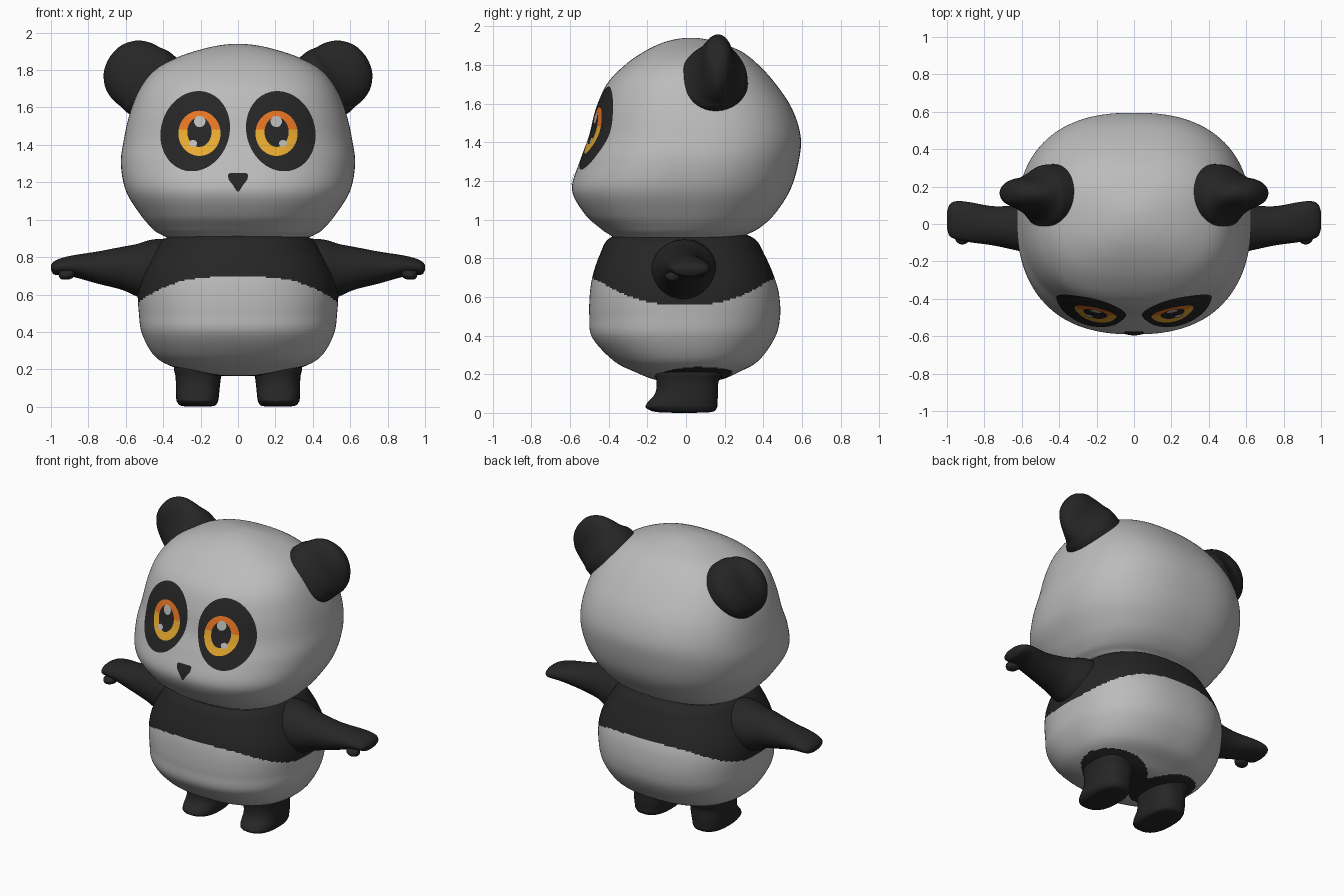
import bpy, bmesh, math
from mathutils import Vector
from mathutils.bvhtree import BVHTree

if "Cube" in bpy.data.objects:
    bpy.data.objects.remove(bpy.data.objects["Cube"])


def material(name, rgb):
    m = bpy.data.materials.new(name)
    m.diffuse_color = (*rgb, 1)
    m.use_nodes = True
    m.node_tree.nodes["Principled BSDF"].inputs["Base Color"].default_value = m.diffuse_color
    return m


WHITE = material("soft white", (0.5, 0.5, 0.5))
BLACK = material("soft black", (0.019, 0.019, 0.019))
ORANGE = material("iris orange", (0.9, 0.2, 0.02))
YELLOW = material("iris yellow", (0.95, 0.48, 0.035))


def finish(name, bm, mats, rule=None):
    """Turn a bmesh into a smooth object; rule(face centre) picks the material."""
    me = bpy.data.meshes.new(name)
    for f in bm.faces:
        f.smooth = True
        if rule:
            f.material_index = rule(f.calc_center_median())
    bm.to_mesh(me)
    bm.free()
    for m in mats:
        me.materials.append(m)
    ob = bpy.data.objects.new(name, me)
    bpy.context.collection.objects.link(ob)
    return ob


def smooth_sections(secs, steps):
    """Catmull-Rom interpolation of the cross-section table."""
    out = []
    for i in range(len(secs) - 1):
        a, b, c, d = (secs[min(max(i + k, 0), len(secs) - 1)] for k in (-1, 0, 1, 2))
        for j in range(steps):
            t = j / steps
            out.append([0.5 * (2 * q + (r - p) * t + (2 * p - 5 * q + 4 * r - s) * t * t
                               + (3 * q - p - 3 * r + s) * t ** 3)
                        for p, q, r, s in zip(a, b, c, d)])
    out.append(list(secs[-1]))
    return out


def loft(name, secs, place, mats, rule=None, seg=48, steps=5, power=2.0):
    """Skin superellipse sections (t, centre u, centre v, radius u, radius v)."""
    bm = bmesh.new()
    rings = []
    for t, cu, cv, ru, rv in smooth_sections(secs, steps):
        ring = []
        for k in range(seg):
            a = 2 * math.pi * k / seg
            c, s = math.cos(a), math.sin(a)
            u = math.copysign(abs(c) ** (2 / power), c) * max(ru, 0.002)
            v = math.copysign(abs(s) ** (2 / power), s) * max(rv, 0.002)
            ring.append(bm.verts.new(place(t, cu + u, cv + v)))
        rings.append(ring)
    for r0, r1 in zip(rings, rings[1:]):
        for k in range(seg):
            n = (k + 1) % seg
            bm.faces.new((r0[k], r0[n], r1[n], r1[k]))
    bm.faces.new(rings[0])
    bm.faces.new(rings[-1])
    bmesh.ops.recalc_face_normals(bm, faces=bm.faces[:])
    return finish(name, bm, mats, rule)


def upright(table):
    """(z, half width, front y, back y) -> loft sections."""
    return [(z, 0, (f + b) / 2, w, (b - f) / 2) for z, w, f, b in table]


def z_up(t, u, v):
    return Vector((u, v, t))


# Head
head = loft("head", upright([
    (0.90, 0.02, -0.05, -0.01), (0.90, 0.33, -0.33, 0.26), (0.925, 0.42, -0.40, 0.32),
    (0.96, 0.465, -0.45, 0.385), (1.03, 0.524, -0.525, 0.46), (1.155, 0.60, -0.59, 0.54),
    (1.30, 0.626, -0.55, 0.583), (1.43, 0.61, -0.50, 0.593), (1.57, 0.578, -0.465, 0.55),
    (1.70, 0.525, -0.41, 0.465), (1.80, 0.445, -0.315, 0.375), (1.87, 0.32, -0.215, 0.285),
    (1.915, 0.18, -0.12, 0.17), (1.935, 0.08, -0.04, 0.09), (1.94, 0.01, 0.02, 0.04)]),
    z_up, [WHITE], seg=128, steps=6, power=2.4)


# Body: black chest band dipping at the sides, black patches round the legs
def body_rule(c):
    chest = c.z > 0.695 - 0.135 * (abs(c.x) / 0.53) ** 3
    hip = c.z < 0.3 and ((abs(c.x) - 0.19) / 0.21) ** 2 + ((c.y - 0.04) / 0.2) ** 2 < 1
    return 1 if chest or hip else 0


loft("body", upright([
    (0.165, 0.02, -0.02, 0.02), (0.17, 0.20, -0.15, 0.17), (0.21, 0.34, -0.26, 0.27),
    (0.27, 0.445, -0.375, 0.375), (0.39, 0.513, -0.485, 0.46), (0.50, 0.53, -0.50, 0.487),
    (0.62, 0.535, -0.497, 0.48), (0.72, 0.51, -0.48, 0.45), (0.82, 0.455, -0.445, 0.405),
    (0.90, 0.39, -0.40, 0.355), (0.95, 0.28, -0.28, 0.24)]),
    z_up, [WHITE, BLACK], body_rule, seg=160, steps=12, power=2.35)

EAR = [(-0.08, 0, 0, 0.19, 0.175), (0.0, 0, 0, 0.198, 0.17), (0.05, 0, 0.01, 0.19, 0.13),
       (0.11, 0, 0.015, 0.182, 0.095), (0.17, 0, 0.02, 0.155, 0.078),
       (0.215, 0, 0.02, 0.108, 0.06), (0.238, 0, 0.02, 0.06, 0.035), (0.247, 0, 0.02, 0.0, 0.0)]
ARM = [(0.30, 0, 0.73, 0.16, 0.17), (0.45, -0.01, 0.735, 0.17, 0.16),
       (0.54, -0.015, 0.73, 0.145, 0.14), (0.62, -0.02, 0.74, 0.123, 0.115),
       (0.75, -0.01, 0.744, 0.105, 0.086), (0.88, 0.01, 0.752, 0.107, 0.058),
       (0.95, 0.02, 0.748, 0.102, 0.045), (0.985, 0.02, 0.742, 0.085, 0.034),
       (1.0, 0.02, 0.745, 0.045, 0.012)]
LEG = [(0.0, 0.215, -0.01, 0.0, 0.0), (0.004, 0.215, -0.01, 0.085, 0.14),
       (0.025, 0.217, -0.023, 0.108, 0.182), (0.05, 0.217, -0.02, 0.114, 0.182),
       (0.10, 0.215, 0.003, 0.117, 0.163), (0.16, 0.212, 0.008, 0.122, 0.16),
       (0.22, 0.208, 0.015, 0.135, 0.175), (0.32, 0.2, 0.02, 0.12, 0.15)]
THUMB = [(0.87, -0.06, 0.715, 0.0, 0.0), (0.885, -0.065, 0.71, 0.03, 0.022),
         (0.92, -0.07, 0.705, 0.04, 0.026), (0.95, -0.068, 0.705, 0.026, 0.02),
         (0.96, -0.065, 0.708, 0.0, 0.0)]

# Ears, arms, thumbs and legs, mirrored left and right
for side, label in ((1, "left"), (-1, "right")):
    def ear_place(t, u, v):
        return Vector((side * (0.48 + 0.83 * t - 0.555 * u), 0.145 + v, 1.735 + 0.555 * t + 0.83 * u))

    def along_x(t, u, v):
        return Vector((side * t, u, v))

    def leg_place(t, u, v):
        return Vector((side * u, v, t))

    loft(label + "_ear", EAR, ear_place, [BLACK])
    loft(label + "_arm", ARM, along_x, [BLACK])
    loft(label + "_thumb", THUMB, along_x, [BLACK], seg=20)
    loft(label + "_leg", LEG, leg_place, [BLACK], power=2.5)

# Face details: thin skins projected onto the front of the head
surface = BVHTree.FromPolygons([v.co for v in head.data.vertices],
                               [p.vertices for p in head.data.polygons])


def skin(name, cx, cz, outline, lift, mats, split=None, rings=10):
    bm = bmesh.new()
    centre = bm.verts.new((cx, 0, cz))
    loops = [[bm.verts.new((cx + x * r / rings, 0, cz + z * r / rings)) for x, z in outline]
             for r in range(1, rings + 1)]
    n = len(outline)
    for k in range(n):
        j = (k + 1) % n
        bm.faces.new((centre, loops[0][k], loops[0][j]))
        for a, b in zip(loops, loops[1:]):
            bm.faces.new((a[k], b[k], b[j], a[j]))
    if split:
        bmesh.ops.bisect_plane(bm, geom=bm.verts[:] + bm.edges[:] + bm.faces[:],
                               plane_co=(0, 0, split), plane_no=(0, 0, 1))
    bm.normal_update()
    for f in bm.faces:
        if f.normal.y > 0:
            f.normal_flip()
    for v in bm.verts:
        hit, normal = surface.ray_cast(Vector((v.co.x, -2, v.co.z)), Vector((0, 1, 0)))[:2]
        if normal.y > 0:
            normal = -normal
        v.co = hit + normal * lift
    return finish(name, bm, mats, (lambda c: int(c.z > split)) if split else None)


def ellipse(a, b, tilt=0.0, n=64):
    pts = []
    for k in range(n):
        x, z = a * math.cos(2 * math.pi * k / n), b * math.sin(2 * math.pi * k / n)
        pts.append((x * math.cos(tilt) - z * math.sin(tilt), x * math.sin(tilt) + z * math.cos(tilt)))
    return pts


# Eyes
for side, label in ((1, "left"), (-1, "right")):
    skin(label + "_eye_patch", side * 0.228, 1.472, ellipse(0.182, 0.217, side * 0.3), 0.003, [BLACK])
    skin(label + "_iris", side * 0.205, 1.46, ellipse(0.112, 0.121), 0.005, [YELLOW, ORANGE], 1.48)
    skin(label + "_pupil", side * 0.205, 1.467, ellipse(0.064, 0.08), 0.007, [BLACK])
    skin(label + "_large_glint", side * 0.203, 1.523, ellipse(0.03, 0.03), 0.009, [WHITE], rings=4)
    skin(label + "_small_glint", side * 0.238, 1.405, ellipse(0.021, 0.018), 0.009, [WHITE], rings=4)

# Nose
skin("nose", 0, 1.21, [(-0.045, 0.038), (0.045, 0.038), (0.054, 0.028), (0.05, 0.003),
                       (0.03, -0.022), (0.008, -0.055), (0, -0.06), (-0.008, -0.055),
                       (-0.03, -0.022), (-0.05, 0.003), (-0.054, 0.028)], 0.006, [BLACK])
